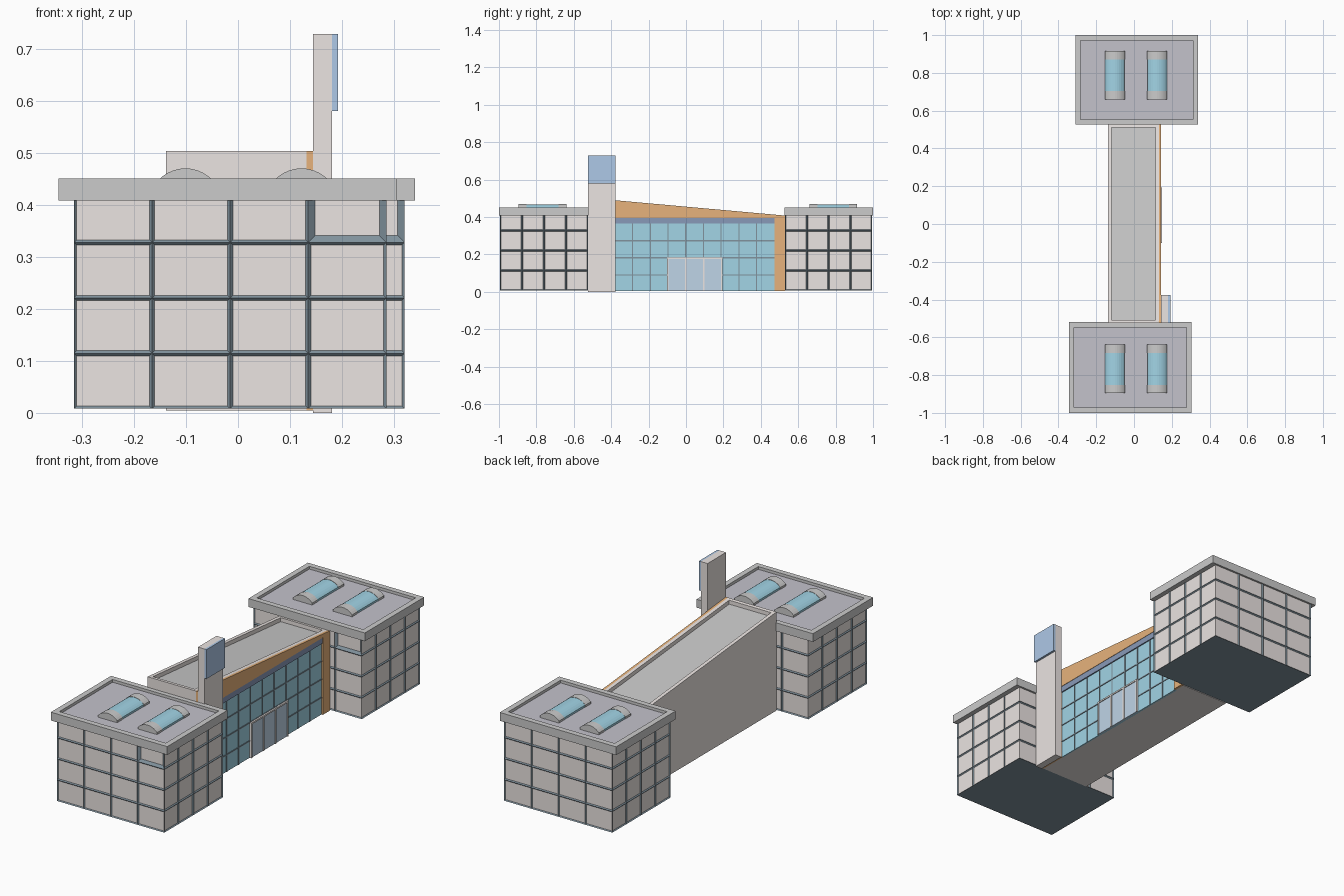
import bpy, bmesh, math

if "Cube" in bpy.data.objects:
    bpy.data.objects.remove(bpy.data.objects["Cube"])


def material(name, r, g, b):
    m = bpy.data.materials.new(name)
    m.diffuse_color = (r, g, b, 1)
    m.use_nodes = True
    m.node_tree.nodes["Principled BSDF"].inputs["Base Color"].default_value = m.diffuse_color
    return m


BEIGE = material("beige_panel", 0.83, 0.78, 0.76)
SLATE = material("slate_frame", 0.22, 0.29, 0.34)
ORANGE = material("orange", 0.80, 0.45, 0.20)
GLASS = material("glass", 0.36, 0.66, 0.79)
DOOR = material("door_glass", 0.52, 0.66, 0.80)
NAVY = material("navy_trim", 0.25, 0.32, 0.48)
SIGN = material("sign_blue", 0.42, 0.58, 0.80)
CONCRETE = material("concrete", 0.68, 0.68, 0.67)
DECK = material("roof_deck", 0.55, 0.54, 0.60)
GREY = material("link_deck", 0.60, 0.60, 0.60)


def finish(name, bm, *mats):
    bmesh.ops.recalc_face_normals(bm, faces=bm.faces)
    me = bpy.data.meshes.new(name)
    bm.to_mesh(me)
    bm.free()
    for m in mats:
        me.materials.append(m)
    ob = bpy.data.objects.new(name, me)
    bpy.context.collection.objects.link(ob)
    return ob


def box_bm(x, y, z):
    bm = bmesh.new()
    bmesh.ops.create_cube(bm, size=1)
    for v in bm.verts:
        v.co = [r[0] + (c + 0.5) * (r[1] - r[0]) for c, r in zip(v.co, (x, y, z))]
    return bm


def box(name, x, y, z, mat):
    return finish(name, box_bm(x, y, z), mat)


def prism_bm(pts, axis, lo, hi):
    """Extrude a 2D profile along x (profile in y,z) or y (profile in x,z)."""
    def put(p, t):
        return (t, *p) if axis == 'x' else (p[0], t, p[1])
    bm = bmesh.new()
    a = [bm.verts.new(put(p, lo)) for p in pts]
    b = [bm.verts.new(put(p, hi)) for p in pts]
    bm.faces.new(a)
    bm.faces.new(b[::-1])
    for i in range(len(pts)):
        j = (i + 1) % len(pts)
        bm.faces.new((a[i], b[i], b[j], a[j]))
    bmesh.ops.recalc_face_normals(bm, faces=bm.faces)
    return bm


def sink_top(bm, margin, depth):
    """Recess the top face to leave a parapet around the deck."""
    bm.normal_update()
    top = max(bm.faces, key=lambda f: f.normal.z)
    bmesh.ops.inset_region(bm, faces=[top], thickness=margin, use_even_offset=True)
    res = bmesh.ops.extrude_face_region(bm, geom=[top])
    new = [g for g in res["geom"] if isinstance(g, bmesh.types.BMFace)]
    if top.is_valid:
        bmesh.ops.delete(bm, geom=[top], context='FACES_ONLY')
    for v in new[0].verts:
        v.co.z -= depth
    new[0].material_index = 1


def arch(x, w, base, spring, rise):
    """Profile of a low barrel vault centred on x."""
    r = (w * w / 4 + rise * rise) / (2 * rise)
    a = math.asin(w / 2 / r)
    n = 10
    arc = [(x + r * math.sin(t), spring + rise - r + r * math.cos(t))
           for t in (-a + 2 * a * i / n for i in range(n + 1))]
    return [(x - w / 2, base)] + arc + [(x + w / 2, base)]


def block(name, x, y, roof_x, roof_y, sky_y):
    # Panelled body: 4 x 4 recessed panels on each side
    bm = box_bm(x, y, (0.008, 0.434))
    bmesh.ops.subdivide_edges(bm, edges=bm.edges[:], cuts=3, use_grid_fill=True)
    bm.normal_update()
    sides = [f for f in bm.faces if abs(f.normal.z) < 0.5]
    front = [f for f in sides if f.normal.y < -0.5]
    odd = max(front, key=lambda f: f.calc_center_median().x + f.calc_center_median().z)
    for f in sides:
        f.material_index = 1
    plain = [f for f in sides if f != odd]
    for faces, t, d in ((plain, 0.005, -0.005), ([odd], 0.013, -0.010)):
        rim = bmesh.ops.inset_individual(bm, faces=faces, thickness=t, depth=d,
                                         use_even_offset=True)["faces"]
        for f in rim:
            f.material_index = 0
    finish(name + "_panelled_walls", bm, SLATE, BEIGE)
    # Roof slab with parapet
    bm = box_bm(roof_x, roof_y, (0.408, 0.45))
    sink_top(bm, 0.028, 0.014)
    finish(name + "_roof", bm, CONCRETE, DECK)
    # Barrel skylights
    for i, cx in enumerate((-0.101, 0.122)):
        y0, y1 = sky_y
        tag = f"{name}_skylight_{i + 1}"
        for j, (a, b) in enumerate(((y0, y0 + 0.044), (y1 - 0.044, y1))):
            finish(f"{tag}_end_{j + 1}",
                   prism_bm(arch(cx, 0.106, 0.43, 0.446, 0.024), 'y', a, b), CONCRETE)
        finish(tag + "_glass",
               prism_bm(arch(cx, 0.103, 0.43, 0.446, 0.0225), 'y', y0 + 0.04, y1 - 0.04), GLASS)


block("front_block", (-0.315, 0.285), (-0.995, -0.525), (-0.345, 0.305), (-1, -0.52),
      (-0.896, -0.638))
block("back_block", (-0.285, 0.32), (0.53, 0.995), (-0.31, 0.34), (0.526, 1),
      (0.66, 0.915))

# Linking hall with sloping roof
Y0, Y1, H0, H1 = -0.525, 0.53, 0.503, 0.408
bm = prism_bm([(Y0, 0.005), (Y1, 0.005), (Y1, H1), (Y0, H0)], 'x', -0.138, 0.132)
sink_top(bm, 0.018, 0.02)
finish("hall", bm, BEIGE, GREY)

# Orange surround on the entrance side
finish("hall_surround", prism_bm(
    [(Y0, 0.005), (-0.38, 0.005), (-0.38, 0.395), (0.472, 0.395), (0.472, 0.005),
     (Y1, 0.005), (Y1, H1), (Y0, H0)], 'x', 0.131, 0.144), ORANGE)

# Glazing, trim and mullions
G0, G1, GT = -0.38, 0.472, 0.365
box("hall_glass", (0.125, 0.136), (G0, G1), (0.005, GT), GLASS)
box("hall_trim", (0.125, 0.142), (G0, G1), (GT, 0.396), NAVY)
step = (G1 - G0) / 9
for i in range(1, 9):
    y = G0 + i * step
    box(f"mullion_{i}", (0.13, 0.139), (y - 0.003, y + 0.003), (0.005, GT), SLATE)
for i in range(1, 4):
    z = GT * i / 4
    box(f"transom_{i}", (0.13, 0.139), (G0, G1), (z - 0.003, z + 0.003), SLATE)

# Entrance doors
D0, D1, DT = -0.097, 0.19, 0.182
box("door_panes", (0.13, 0.143), (D0, D1), (0.005, DT), DOOR)
for i in range(4):
    y = D0 + (D1 - D0) * i / 3
    box(f"door_post_{i + 1}", (0.13, 0.147), (y - 0.004, y + 0.004), (0.005, DT), BEIGE)
box("door_head", (0.13, 0.147), (D0 - 0.004, D1 + 0.004), (DT - 0.006, DT + 0.002), BEIGE)

# Sign tower
box("sign_tower", (0.144, 0.181), (-0.525, -0.377), (0, 0.728), BEIGE)
box("sign_board", (0.181, 0.192), (-0.525, -0.377), (0.58, 0.728), SIGN)
